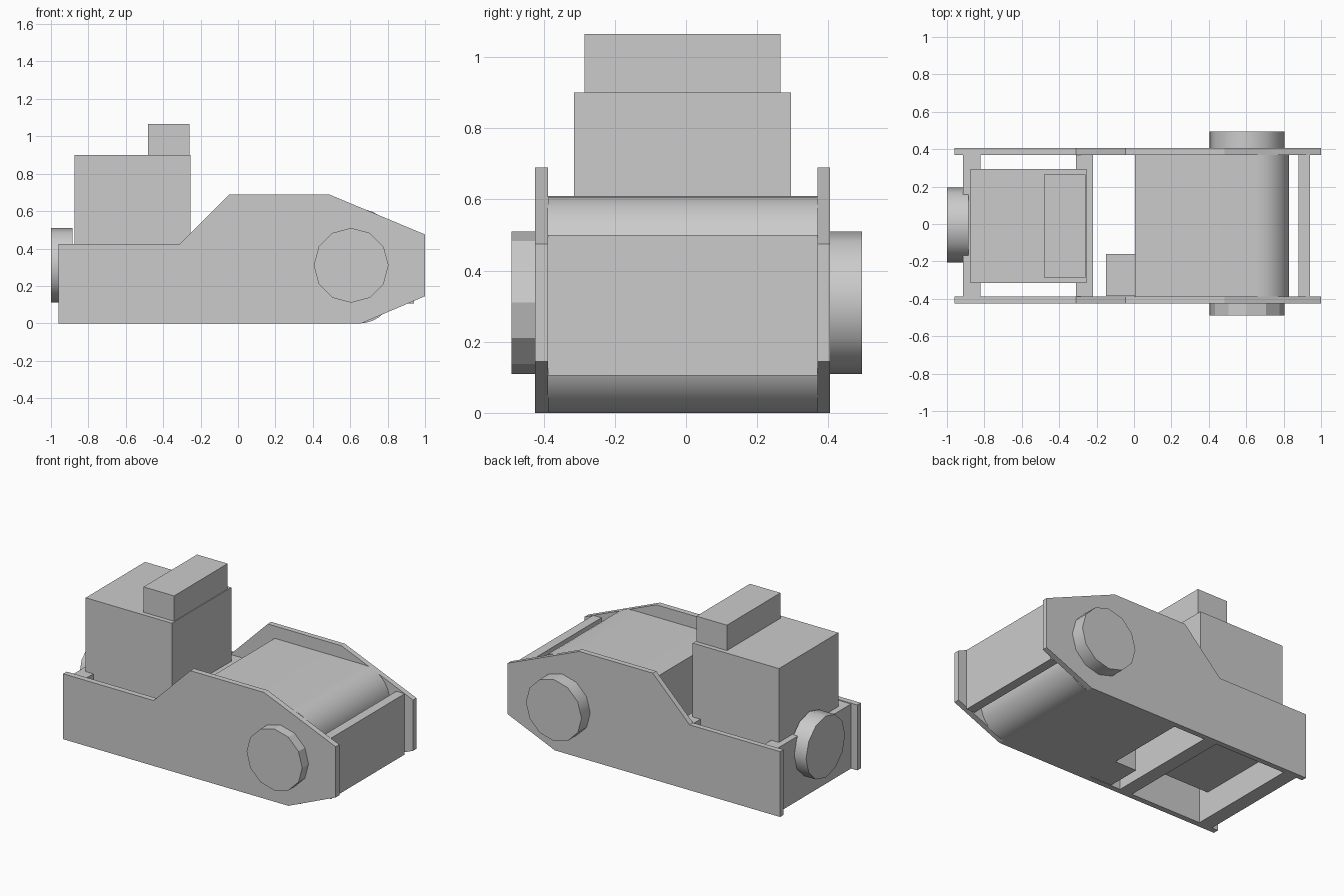
import bpy, bmesh, math
from mathutils import Matrix

if "Cube" in bpy.data.objects:
    bpy.data.objects.remove(bpy.data.objects["Cube"], do_unlink=True)

grey = bpy.data.materials.new("plain_grey")
grey.use_nodes = True
tone = (0.6, 0.6, 0.6, 1)
grey.diffuse_color = tone
grey.node_tree.nodes["Principled BSDF"].inputs["Base Color"].default_value = tone


def finish(name, bm, smooth=None):
    bmesh.ops.recalc_face_normals(bm, faces=bm.faces)
    mesh = bpy.data.meshes.new(name)
    bm.to_mesh(mesh)
    bm.free()
    ob = bpy.data.objects.new(name, mesh)
    bpy.context.collection.objects.link(ob)
    mesh.materials.append(grey)
    if smooth:
        bpy.ops.object.select_all(action="DESELECT")
        ob.select_set(True)
        bpy.context.view_layer.objects.active = ob
        bpy.ops.object.shade_smooth_by_angle(angle=math.radians(smooth))
    return ob


def box(name, x, y, z):
    bm = bmesh.new()
    bmesh.ops.create_cube(bm, size=1)
    for v in bm.verts:
        for i, (low, high) in enumerate((x, y, z)):
            v.co[i] = low if v.co[i] < 0 else high
    return finish(name, bm)


def extrude_profile(name, points, y, smooth=None):
    bm = bmesh.new()
    face = bm.faces.new([bm.verts.new((px, y[0], pz)) for px, pz in points])
    new = bmesh.ops.extrude_face_region(bm, geom=[face])["geom"]
    bmesh.ops.translate(bm, vec=(0, y[1] - y[0], 0),
                        verts=[g for g in new if isinstance(g, bmesh.types.BMVert)])
    return finish(name, bm, smooth)


def hub(name, centre, depth, axis, smooth=None):
    bm = bmesh.new()
    bmesh.ops.create_cone(bm, cap_ends=True, segments=12, radius1=0.2,
                          radius2=0.2, depth=depth)
    turn = Matrix.Rotation(math.pi / 2, 4, axis)
    bmesh.ops.transform(bm, matrix=Matrix.Translation(centre) @ turn, verts=bm.verts)
    return finish(name, bm, smooth)


# Side plates
outline = [(-0.96, 0), (0.66, 0), (1, 0.145), (1, 0.475), (0.485, 0.69),
           (-0.045, 0.69), (-0.31, 0.425), (-0.96, 0.425)]
extrude_profile("right_side_plate", outline, (-0.425, -0.388))
extrude_profile("left_side_plate", outline, (0.37, 0.405))

# Main body with rounded nose corners
r, nose, top = 0.18, 0.83, 0.61
body = [(0.005, top), (0.005, 0)]
for cz, start in ((r, -90), (top - r, 0)):
    for i in range(9):
        a = math.radians(start + i * 90 / 8)
        body.append((nose - r + r * math.cos(a), cz + r * math.sin(a)))
extrude_profile("main_body", body, (-0.388, 0.37), 40)

# Cross members between the side plates
inner = (-0.388, 0.37)
box("nose_plate", (0.88, 0.94), inner, (0.105, 0.5))
box("middle_cross_plate", (-0.31, -0.22), inner, (0, 0.42))
box("tail_plate", (-0.915, -0.82), inner, (0, 0.42))
box("inner_block", (-0.15, 0.005), (-0.385, -0.16), (0, 0.25))

# Cabin and roof box
box("cabin", (-0.875, -0.255), (-0.315, 0.295), (0.17, 0.9))
box("roof_box", (-0.48, -0.26), (-0.285, 0.265), (0.9, 1.065))

# Side hubs and tail hub
hub("right_hub", (0.605, -0.445, 0.31), 0.09, "X")
hub("left_hub", (0.605, 0.44, 0.31), 0.11, "X", 40)
hub("tail_hub", (-0.9425, -0.005, 0.31), 0.115, "Y", 40)
